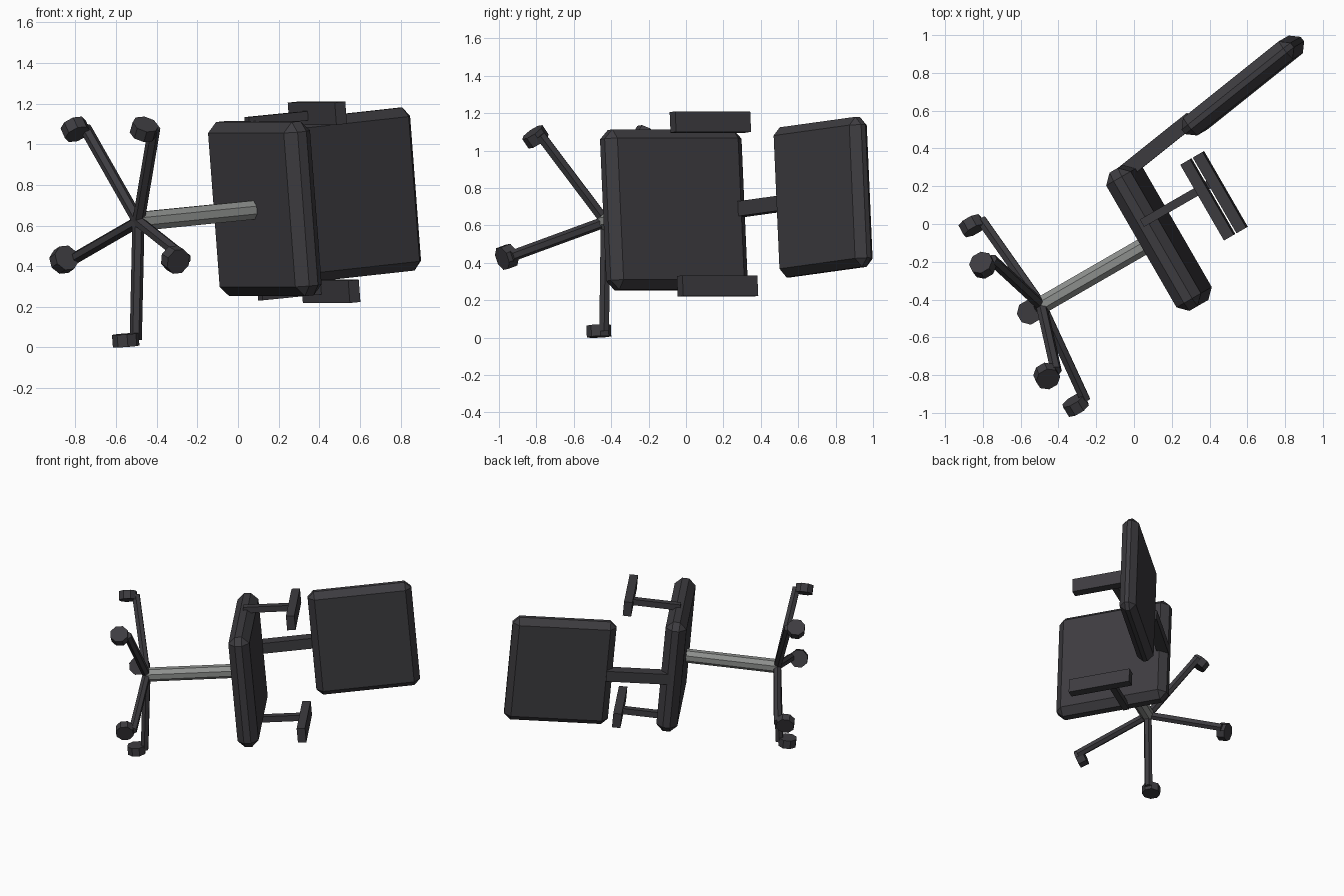
import bpy, bmesh, math
from mathutils import Matrix, Vector

if "Cube" in bpy.data.objects:
    bpy.data.objects.remove(bpy.data.objects["Cube"])


def mat(name, col):
    m = bpy.data.materials.new(name)
    m.diffuse_color = (*col, 1)
    m.use_nodes = True
    m.node_tree.nodes["Principled BSDF"].inputs["Base Color"].default_value = m.diffuse_color
    return m


dark = mat("charcoal", (0.047, 0.045, 0.051))
grey = mat("metal grey", (0.27, 0.28, 0.27))

# Tipped-over chair frame: F forward, U up, S sideways, origin at the base hub
F = Vector((0.5, -0.866, 0.0)).normalized()
U = Vector((0.863, 0.498, 0.087)).normalized()
S = F.cross(U).normalized()
U = S.cross(F).normalized()
X, Y = -S, -F
CHAIR = Matrix(((X.x, Y.x, U.x, -0.49), (X.y, Y.y, U.y, -0.43),
                (X.z, Y.z, U.z, 0.62), (0, 0, 0, 1)))


def finish(bm, name, material, local):
    bmesh.ops.recalc_face_normals(bm, faces=bm.faces)
    me = bpy.data.meshes.new(name)
    bm.to_mesh(me)
    bm.free()
    me.materials.append(material)
    ob = bpy.data.objects.new(name, me)
    ob.matrix_world = CHAIR @ local
    bpy.context.collection.objects.link(ob)
    return ob


def box(name, centre, size, bevel=0, tilt=0):
    bm = bmesh.new()
    bmesh.ops.create_cube(bm, size=1)
    bmesh.ops.scale(bm, vec=size, verts=bm.verts)
    if bevel:
        bmesh.ops.bevel(bm, geom=bm.edges[:], offset=bevel, segments=1,
                        affect='EDGES', profile=0.5)
    return finish(bm, name, dark,
                  Matrix.Translation(centre) @ Matrix.Rotation(tilt, 4, 'X'))


def rod(name, a, b, r, sides, material):
    a, b = Vector(a), Vector(b)
    d = b - a
    bm = bmesh.new()
    bmesh.ops.create_cone(bm, cap_ends=True, segments=sides, radius1=r,
                          radius2=r, depth=d.length)
    spin = Matrix.Rotation(math.pi / sides, 4, 'Z')
    rot = d.to_track_quat('Z', 'Y').to_matrix().to_4x4()
    return finish(bm, name, material, Matrix.Translation((a + b) / 2) @ rot @ spin)


# Seat cushion and gas column
box("seat", (0, 0.005, 0.724), (0.86, 0.845, 0.15), 0.05)
rod("column", (0, 0, 0), (0, 0, 0.68), 0.05, 8, grey)

# Backrest leaning backwards, and the bar that carries it
tilt = -0.15
back = Vector((0, 0.474, 1.511))
box("backrest", back, (0.805, 0.12, 0.74), 0.045, tilt)
lean = Matrix.Rotation(tilt, 3, 'X')
box("back_bar", back + lean @ Vector((0, 0.032, -0.555)), (0.08, 0.08, 0.46), 0, tilt)

# Armrests: post and pad on each side
for side, tag in ((-1, "left"), (1, "right")):
    box("arm_post_" + tag, (side * 0.43, 0.11, 0.895), (0.045, 0.045, 0.35))
    box("arm_pad_" + tag, (side * 0.44, 0.045, 1.085), (0.11, 0.463, 0.06))

# Five star legs with wheels at the tips
for i in range(5):
    a = math.radians(72 * i)
    d = Vector((math.cos(a), math.sin(a), 0))
    rod(f"leg_{i + 1}", (0, 0, 0), d * 0.58 + Vector((0, 0, -0.066)), 0.03, 6, dark)
    w = Vector((0, 0, -0.123))
    rod(f"wheel_{i + 1}", d * 0.545 + w, d * 0.607 + w, 0.066, 8, dark)
